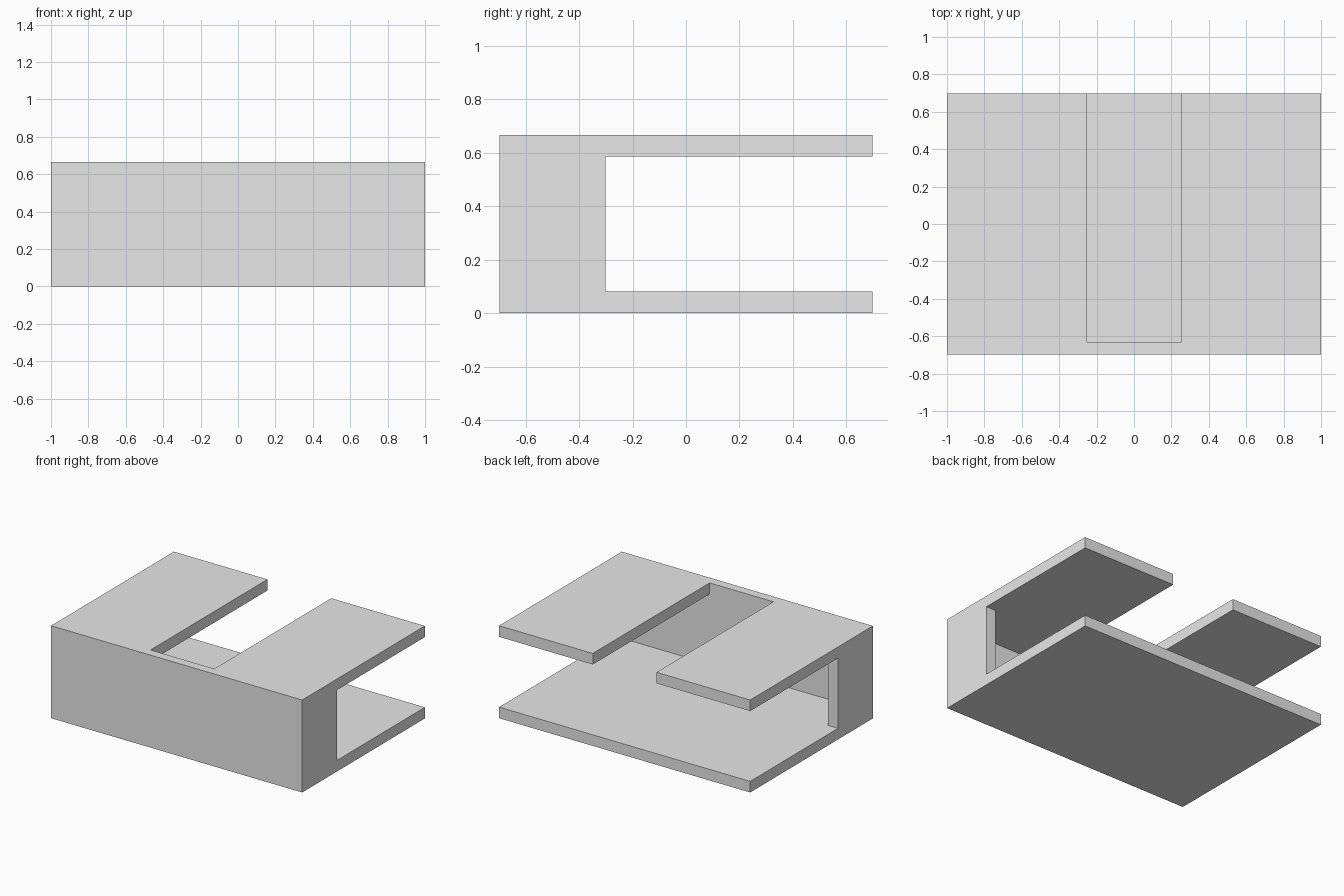
import bpy
import bmesh

old = bpy.data.objects.get("Cube")
if old:
    bpy.data.objects.remove(old, do_unlink=True)

LENGTH, DEPTH, HEIGHT = 2.0, 1.396, 0.666
PLATE = 0.08
BACK = DEPTH / 2
WALL_INNER = -BACK + 0.066   # inside of the front wall
CHEEK_END = -0.302           # where the side walls stop
SLOT = 0.254                 # half width of the top slot

grey = bpy.data.materials.new("light_grey")
grey.use_nodes = True
colour = (0.8, 0.8, 0.8, 1)
grey.diffuse_color = colour
grey.node_tree.nodes["Principled BSDF"].inputs["Base Color"].default_value = colour


def box(name, half_x, y, z):
    """Box centred on x, spanning the given y and z ranges."""
    bm = bmesh.new()
    bmesh.ops.create_cube(bm, size=1)
    for v in bm.verts:
        v.co.x *= 2 * half_x
        v.co.y = y[v.co.y > 0]
        v.co.z = z[v.co.z > 0]
    mesh = bpy.data.meshes.new(name)
    bm.to_mesh(mesh)
    bm.free()
    mesh.materials.append(grey)
    obj = bpy.data.objects.new(name, mesh)
    bpy.context.collection.objects.link(obj)
    return obj


# Solid block, hollowed out below
body = box("open_bracket_body", LENGTH / 2, (-BACK, BACK), (0, HEIGHT))
gap = (PLATE, HEIGHT - PLATE)

# Inner cavity, open sides behind the short side walls, slot in the top plate
cutters = [
    box("cavity_cutter", LENGTH / 2 - PLATE, (WALL_INNER, BACK + 0.1), gap),
    box("side_opening_cutter", LENGTH / 2 + 0.1, (CHEEK_END, BACK + 0.1), gap),
    box("top_slot_cutter", SLOT, (WALL_INNER, BACK + 0.1), (0.3, HEIGHT + 0.1)),
]
for cutter in cutters:
    mod = body.modifiers.new(cutter.name, "BOOLEAN")
    mod.operation = "DIFFERENCE"
    mod.solver = "EXACT"
    mod.object = cutter

# Bake the cuts and drop the cutters
bpy.context.view_layer.update()
evaluated = body.evaluated_get(bpy.context.evaluated_depsgraph_get())
result = bpy.data.meshes.new_from_object(evaluated)
body.modifiers.clear()
body.data = result
for cutter in cutters:
    bpy.data.objects.remove(cutter, do_unlink=True)
